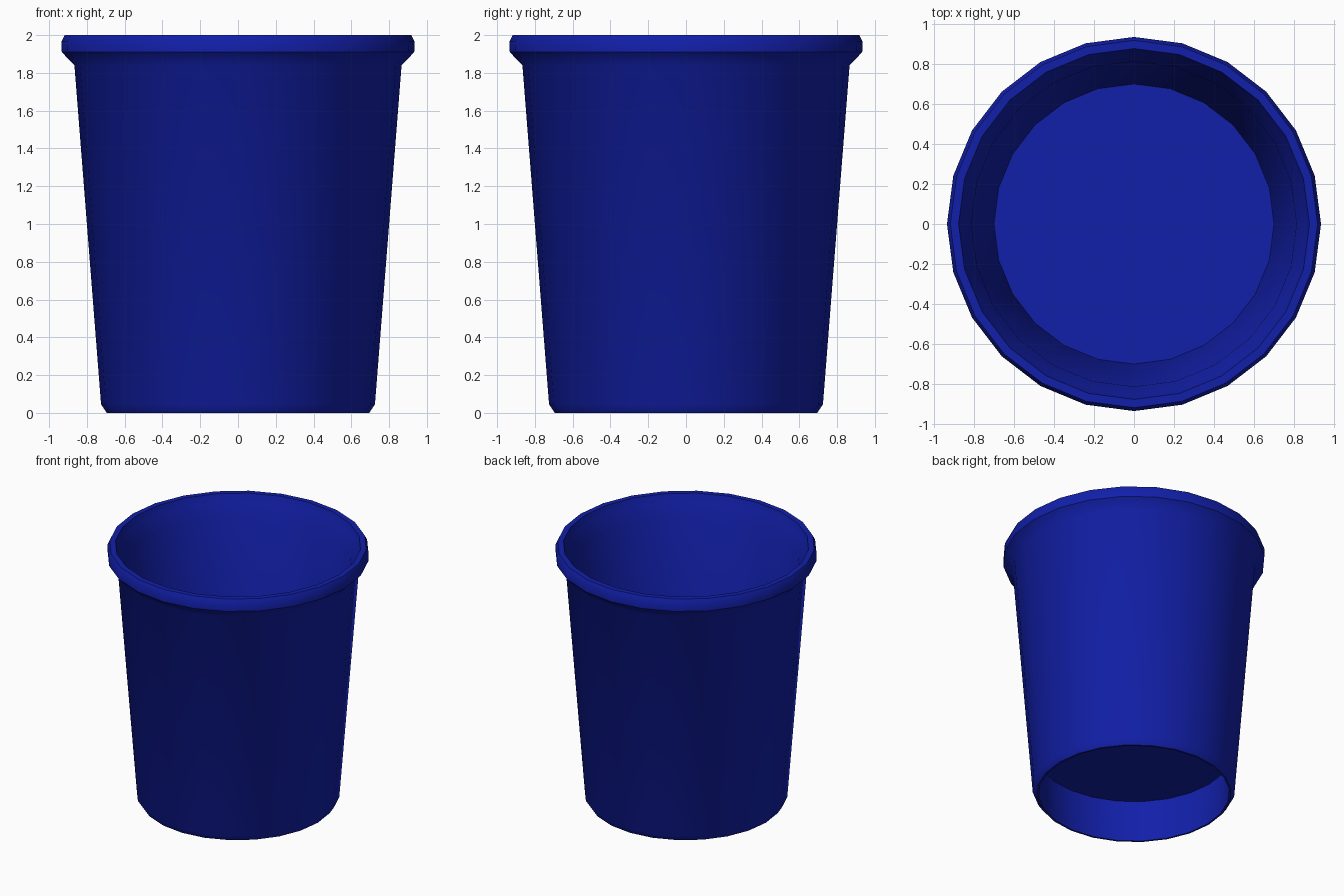
import bpy, bmesh, math

if "Cube" in bpy.data.objects:
    bpy.data.objects.remove(bpy.data.objects["Cube"])

SIDES = 24

plastic = bpy.data.materials.new("blue_plastic")
plastic.diffuse_color = (0.006, 0.014, 0.4, 1)
plastic.use_nodes = True
plastic.node_tree.nodes["Principled BSDF"].inputs["Base Color"].default_value = plastic.diffuse_color


def finish(bm, name):
    bmesh.ops.recalc_face_normals(bm, faces=bm.faces)
    mesh = bpy.data.meshes.new(name)
    bm.to_mesh(mesh)
    bm.free()
    mesh.materials.append(plastic)
    obj = bpy.data.objects.new(name, mesh)
    bpy.context.collection.objects.link(obj)
    bpy.ops.object.select_all(action='DESELECT')
    obj.select_set(True)
    bpy.context.view_layer.objects.active = obj
    bpy.ops.object.shade_smooth_by_angle(angle=math.radians(40))
    return obj


def ring(bm, r, z):
    return [bm.verts.new((r * math.cos(a), r * math.sin(a), z))
            for a in (2 * math.pi * i / SIDES for i in range(SIDES))]


# Tapered wall with rolled rim: closed (radius, height) profile
profile = [(0.695, 0.0), (0.725, 0.045), (0.866, 1.84), (0.933, 1.91),
           (0.935, 1.965), (0.918, 2.0), (0.877, 2.0), (0.86, 1.94),
           (0.813, 1.84), (0.70, 0.335), (0.68, 0.0)]
bm = bmesh.new()
rings = [ring(bm, r, z) for r, z in profile]
for k, lower in enumerate(rings):
    upper = rings[(k + 1) % len(rings)]
    for i in range(SIDES):
        j = (i + 1) % SIDES
        bm.faces.new((lower[i], lower[j], upper[j], upper[i]))
finish(bm, "bucket_wall")

# Raised floor inside the wall, leaving a recess underneath
bm = bmesh.new()
bm.faces.new(ring(bm, 0.70, 0.335))
floor = finish(bm, "bucket_floor")
if floor.data.polygons[0].normal.z < 0:
    floor.data.flip_normals()
